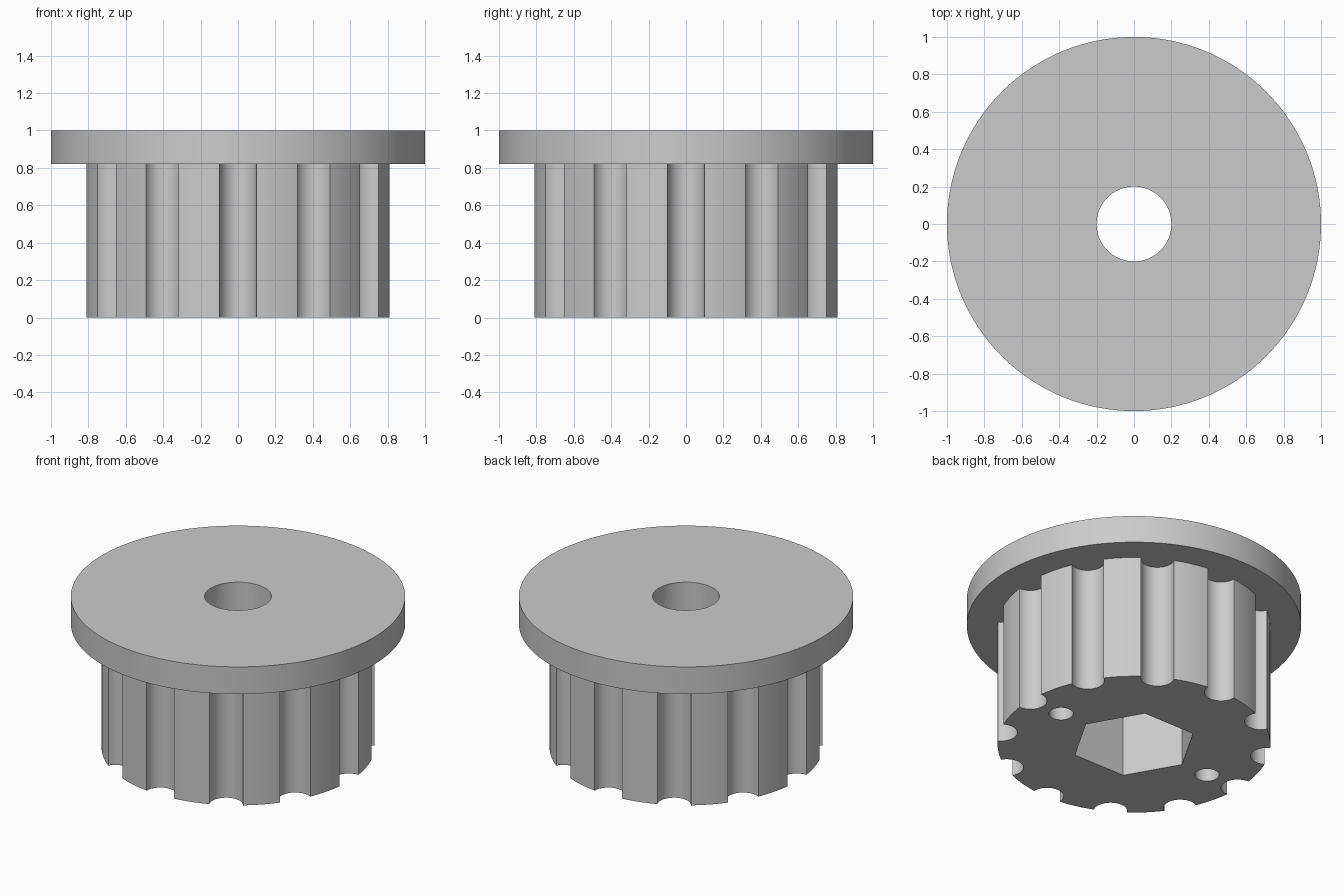
import bpy
import bmesh
from math import sin, cos, pi, radians, asin

if "Cube" in bpy.data.objects:
    bpy.data.objects.remove(bpy.data.objects["Cube"], do_unlink=True)

GREY = (0.6, 0.6, 0.6, 1.0)
grey = bpy.data.materials.new("plain grey")
grey.use_nodes = True
grey.diffuse_color = GREY
grey.node_tree.nodes["Principled BSDF"].inputs["Base Color"].default_value = GREY

BODY_R, BODY_H = 0.816, 0.82
GROOVE_R, GROOVE_COUNT = 0.1, 12


def prism(name, outline, z0, z1):
    """Extrude a closed outline from z0 to z1."""
    bm = bmesh.new()
    base = bm.faces.new([bm.verts.new((x, y, z0)) for x, y in outline])
    top = bmesh.ops.extrude_face_region(bm, geom=[base])["geom"]
    moved = [v for v in top if isinstance(v, bmesh.types.BMVert)]
    bmesh.ops.translate(bm, verts=moved, vec=(0, 0, z1 - z0))
    bmesh.ops.recalc_face_normals(bm, faces=bm.faces)
    mesh = bpy.data.meshes.new(name)
    bm.to_mesh(mesh)
    bm.free()
    mesh.materials.append(grey)
    obj = bpy.data.objects.new(name, mesh)
    bpy.context.collection.objects.link(obj)
    return obj


def circle(radius, sides, cx=0.0):
    return [(cx + radius * cos(2 * pi * i / sides),
             radius * sin(2 * pi * i / sides)) for i in range(sides)]


def toothed_outline(land_steps=8, groove_steps=16):
    """Round outline with half-round grooves between the teeth."""
    points = []
    half = asin(GROOVE_R / BODY_R)
    mid = BODY_R * cos(half)
    pitch = 2 * pi / GROOVE_COUNT
    for k in range(GROOVE_COUNT):
        a = k * pitch
        # Groove: half circle dipping towards the axis
        for i in range(groove_steps + 1):
            t = pi * i / groove_steps
            r, s = mid - GROOVE_R * sin(t), -GROOVE_R * cos(t)
            points.append((r * cos(a) - s * sin(a), r * sin(a) + s * cos(a)))
        # Land: arc up to the next groove
        for i in range(1, land_steps):
            b = a + half + (pitch - 2 * half) * i / land_steps
            points.append((BODY_R * cos(b), BODY_R * sin(b)))
    return points


def combine(target, tool, operation):
    """Apply a boolean and discard the tool."""
    tool.hide_render = True
    mod = target.modifiers.new(operation.lower(), "BOOLEAN")
    mod.operation = operation
    mod.solver = "EXACT"
    mod.object = tool
    bpy.context.view_layer.objects.active = target
    bpy.ops.object.modifier_apply(modifier=mod.name)
    bpy.data.objects.remove(tool, do_unlink=True)


# Toothed body joined to the wide flange
pulley = prism("toothed_pulley", toothed_outline(), 0, BODY_H + 0.08)
combine(pulley, prism("flange", circle(1.0, 128), BODY_H, 1.0), "UNION")

# Shaft bore, hexagonal pocket and two pin holes
combine(pulley, prism("bore", circle(0.2, 64), -0.1, 1.1), "DIFFERENCE")
combine(pulley, prism("hex_pocket", circle(0.375, 6), -0.1, 0.6), "DIFFERENCE")
for side in (-1, 1):
    pin = prism("pin_hole", circle(0.073, 32, side * 0.57), -0.1, 0.6)
    combine(pulley, pin, "DIFFERENCE")

# Smooth round walls, crisp edges
bpy.ops.object.select_all(action="DESELECT")
pulley.select_set(True)
bpy.context.view_layer.objects.active = pulley
bpy.ops.object.shade_smooth_by_angle(angle=radians(30))
